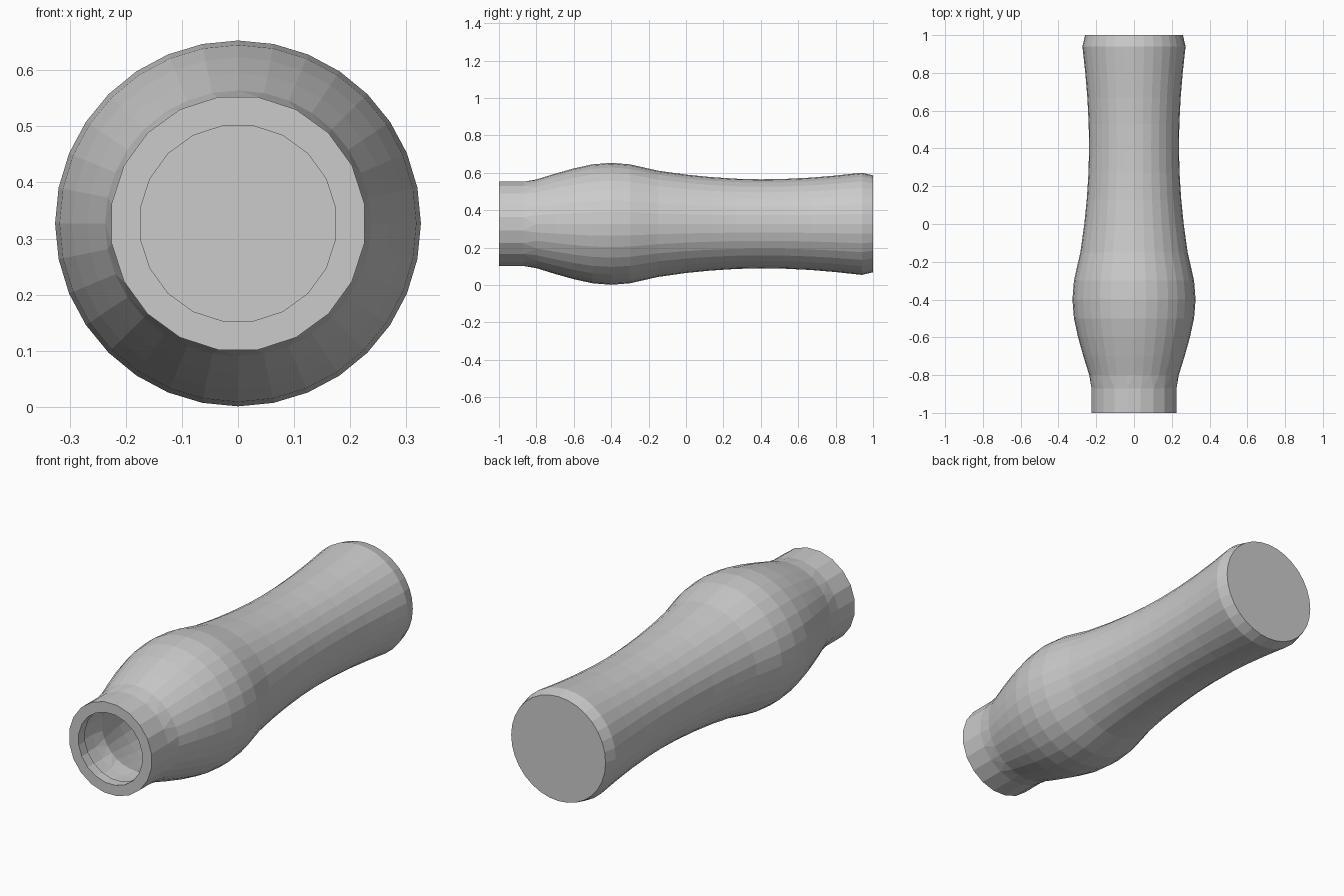
import bpy, bmesh
from math import cos, sin, tau

if "Cube" in bpy.data.objects:
    bpy.data.objects.remove(bpy.data.objects["Cube"])

CENTRE_Z = 0.327
NECK, BODY = 20, 32          # side counts of the neck and of the body

# outer profile (y, radius): bulge, waisted grip, chamfered butt end
outer = [(-0.80, 0.237), (-0.70, 0.268), (-0.60, 0.296), (-0.50, 0.318),
         (-0.40, 0.326), (-0.30, 0.318), (-0.22, 0.300), (-0.15, 0.284),
         (0.0, 0.263), (0.13, 0.250), (0.27, 0.241), (0.40, 0.238),
         (0.53, 0.240), (0.67, 0.247), (0.80, 0.258), (0.94, 0.273)]

bm = bmesh.new()


def ring(y, r, sides):
    phase = 0.5 / sides if sides == NECK else 0.0
    turns = [i / sides + phase for i in range(sides)]
    verts = [bm.verts.new((r * sin(t * tau), y, CENTRE_Z + r * cos(t * tau)))
             for t in turns]
    return verts, turns


def stitch(a, b):
    """Join two rings: quads for equal counts, triangles otherwise."""
    (va, ta), (vb, tb) = a, b
    na, nb = len(va), len(vb)
    if na == nb:
        for i in range(na):
            j = (i + 1) % na
            bm.faces.new((va[i], va[j], vb[j], vb[i]))
        return
    i = j = 0
    while i < na or j < nb:
        next_a = ta[(i + 1) % na] + (i + 1) // na
        next_b = tb[(j + 1) % nb] + (j + 1) // nb
        if j >= nb or (i < na and next_a <= next_b):
            bm.faces.new((va[i % na], va[(i + 1) % na], vb[j % nb]))
            i += 1
        else:
            bm.faces.new((va[i % na], vb[(j + 1) % nb], vb[j % nb]))
            j += 1


# hollow inside, from its closed end out to the lip of the mouth
inner = [(y, r - 0.05, BODY) for y, r in reversed(outer)]
inner[0] = (0.92, 0.222, BODY)
rings = inner + [(-0.87, 0.192, NECK), (-0.95, 0.192, NECK),
                 (-0.95, 0.176, NECK), (-1.0, 0.176, NECK)]

# neck, bulge, grip and butt end on the outside
rings += [(-1.0, 0.228, NECK), (-0.87, 0.228, NECK)]
rings += [(y, r, BODY) for y, r in outer] + [(1.0, 0.259, BODY)]

loops = [ring(*spec) for spec in rings]
for a, b in zip(loops, loops[1:]):
    stitch(a, b)
bm.faces.new(loops[0][0])    # floor of the hollow
bm.faces.new(loops[-1][0])   # butt cap
bmesh.ops.recalc_face_normals(bm, faces=bm.faces)

mesh = bpy.data.meshes.new("hollow_handle")
bm.to_mesh(mesh)
bm.free()
handle = bpy.data.objects.new("hollow_handle", mesh)
bpy.context.collection.objects.link(handle)
